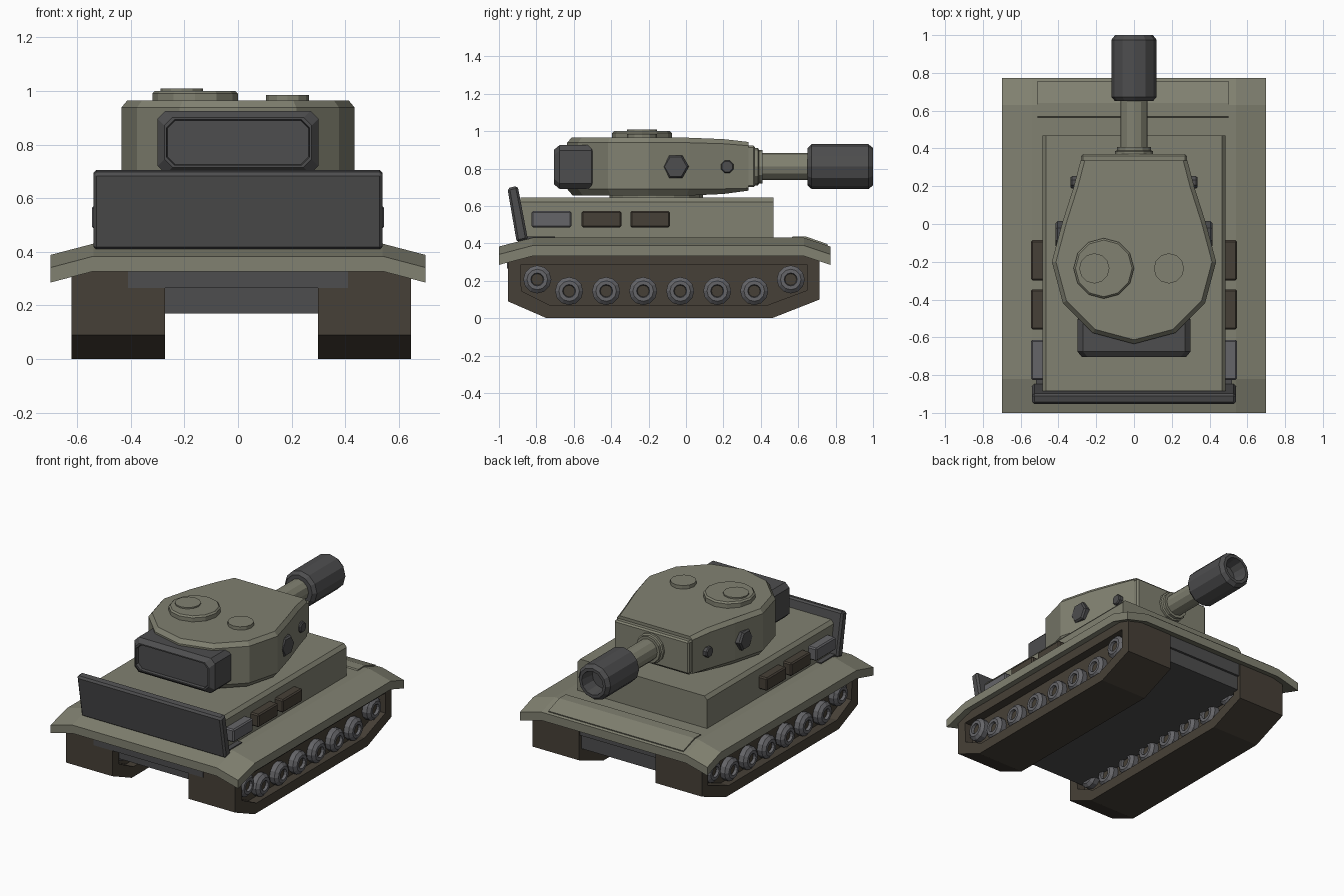
import bpy, bmesh
from math import sin, cos, pi

if "Cube" in bpy.data.objects:
    bpy.data.objects.remove(bpy.data.objects["Cube"])


def material(name, rgb):
    m = bpy.data.materials.new(name)
    m.diffuse_color = (*rgb, 1)
    m.use_nodes = True
    m.node_tree.nodes["Principled BSDF"].inputs["Base Color"].default_value = m.diffuse_color
    return m


OLIVE = material("olive", (0.22, 0.22, 0.165))
DARK = material("dark_grey", (0.075, 0.075, 0.077))
BROWN = material("brown", (0.062, 0.051, 0.038))
STEEL = material("steel", (0.13, 0.13, 0.14))


def loft(name, rings, mat, cyclic=False, bevel=0):
    """Skin a list of equal-length rings; cap the ends unless cyclic."""
    bm = bmesh.new()
    vs = [[bm.verts.new(p) for p in r] for r in rings]
    n = len(vs[0])
    pairs = list(zip(vs, vs[1:]))
    if cyclic:
        pairs.append((vs[-1], vs[0]))
    else:
        bm.faces.new(vs[0])
        bm.faces.new(vs[-1])
    for a, b in pairs:
        for i in range(n):
            j = (i + 1) % n
            bm.faces.new((a[i], a[j], b[j], b[i]))
    bmesh.ops.recalc_face_normals(bm, faces=bm.faces)
    me = bpy.data.meshes.new(name)
    bm.to_mesh(me)
    bm.free()
    ob = bpy.data.objects.new(name, me)
    bpy.context.collection.objects.link(ob)
    me.materials.append(mat)
    if bevel:
        mod = ob.modifiers.new("bevel", 'BEVEL')
        mod.width = bevel
        mod.segments = 1
    return ob


def prism(name, profile, x0, x1, mat, bevel=0):
    """Extrude a (y, z) profile along x."""
    return loft(name, [[(x, y, z) for y, z in profile] for x in (x0, x1)], mat, bevel=bevel)


def box(name, x0, x1, y0, y1, z0, z1, mat, bevel=0):
    return prism(name, [(y0, z0), (y1, z0), (y1, z1), (y0, z1)], x0, x1, mat, bevel)


def lathe(name, profile, axis, centre, mat, n=12, phase=0):
    """Turn (radius, distance) points about an axis through centre."""
    k = "xyz".index(axis)
    rings = []
    for r, d in profile:
        ring = []
        for i in range(n):
            a = 2 * pi * i / n + phase
            off = [r * cos(a), r * sin(a)]
            off.insert(k, d)
            ring.append([c + o for c, o in zip(centre, off)])
        rings.append(ring)
    return loft(name, rings, mat)


# Fender sheet, drooping at the sides and at both ends
rings = []
for y, drop in ((-1, .047), (-.82, 0), (.63, 0), (.772, .047)):
    top = [(-.7, .388), (-.54, .43), (.54, .43), (.7, .388)]
    low = [(x, z - .056) for x, z in reversed(top)]
    rings.append([(x, y, z - drop) for x, z in top + low])
loft("fender", rings, OLIVE)
prism("access_panel", [(.555, .42), (.57, .437), (.64, .437), (.757, .396), (.75, .37)],
      -.51, .5, OLIVE)

# Hull
box("lower_hull", -.32, .32, -.86, .69, .17, .36, DARK)
box("sponson", -.41, .41, -.957, .705, .265, .36, DARK)
loft("superstructure", [[(-w, -.885, z), (w, -.885, z), (w, .468, z), (-w, .468, z)]
                        for w, z in ((.485, .4), (.485, .622), (.465, .645))], OLIVE)
prism("front_plate", [(-.905, .405), (-.845, .42), (-.9, .708), (-.955, .695)],
      -.54, .54, DARK, bevel=.012)
prism("front_plate_foot", [(-.9, .4), (-.7, .42), (-.7, .437), (-.86, .437)], -.52, .52, DARK)

# Side storage boxes
for s in (-1, 1):
    for y0, mat in ((-.825, STEEL), (-.558, BROWN), (-.298, BROWN)):
        box("side_box", s * .45, s * .545, y0, y0 + .212, .485, .572, mat, bevel=.008)

# Tracks with open sides, and wheels running through them
outer = [(-.952, .36), (-.952, .09), (-.745, 0), (.46, 0), (.715, .1), (.715, .36)]
inner = [(-.885, .285), (-.88, .145), (-.725, .068), (.43, .068), (.65, .15), (.65, .285)]
wheels = [(-.795, .207), (.56, .207)] + [(-.625 + .198 * i, .145) for i in range(6)]
for xc in (-.447, .472):
    w = .174
    loft("track", [[(xc + dx, y, z) for y, z in loop] for loop, dx in
                   ((outer, -w), (outer, w), (inner, w), (inner, -w))], BROWN, cyclic=True)
    prism("track_core", inner, xc - .115, xc + .115, BROWN)
    for y, z in wheels:
        half = [(.03, .145), (.035, .168), (.055, .168), (.075, .15)]
        prof = [(r, -d) for r, d in half] + half[::-1]
        lathe("wheel", prof, 'x', (xc, y, z), STEEL)
        lathe("wheel_hub", [(.031, -.15), (.031, .15)], 'x', (xc, y, z), BROWN)

# Turret: twelve-sided body running into a tapered gun end
rings = []
for inset, z, zf in ((.03, .655, .682), (0, .69, .695), (0, .938, .922), (.022, .965, .942)):
    r = .435 - inset
    ring = [(r * cos(a), -.2 + r * sin(a), z) for a in [pi * i / 6 for i in range(5, 14)]]
    f = .283 - inset
    ring += [(f + .035, .2, (z * 2 + zf) / 3), (f, .335, zf),
             (-f, .335, zf), (-f - .035, .2, (z * 2 + zf) / 3)]
    rings.append(ring)
loft("turret", rings, OLIVE)
lathe("turret_ring", [(.25, .63), (.25, .67)], 'z', (0, -.16, 0), OLIVE, 16)
box("mantlet", -.28, .28, .325, .37, .7, .922, OLIVE, bevel=.01)

# Turret hatches
lathe("large_hatch", [(.16, .95), (.16, .99), (.15, 1.0)], 'z', (-.16, -.235, 0), OLIVE)
lathe("large_hatch_lid", [(.08, .99), (.08, 1.009)], 'z', (-.21, -.235, 0), OLIVE)
lathe("small_hatch", [(.08, .95), (.08, .985)], 'z', (.185, -.235, 0), OLIVE)

# Bolts on the turret sides
for s in (-1, 1):
    lathe("hex_port", [(.07, s * .33), (.07, s * .405), (.06, s * .416)], 'x',
          (0, -.055, .81), DARK, 6)
    lathe("small_port", [(.036, s * .28), (.036, s * .328), (.03, s * .335)], 'x',
          (0, .22, .81), DARK, 8, pi / 8)

# Stowage bin on the front of the turret, with a framed recess
rings = []
for y, inset in ((-.48, .02), (-.505, 0), (-.675, 0), (-.705, .025), (-.705, .033), (-.685, .036)):
    c, w, h = .03, .3 - inset, .118 - inset
    pts = [(w, h - c), (w - c, h), (c - w, h), (-w, h - c),
           (-w, c - h), (c - w, -h), (w - c, -h), (w, c - h)]
    rings.append([(x, y, .808 + z) for x, z in pts])
loft("stowage_bin", rings, DARK)

# Gun
lathe("gun_collar", [(.1, .36), (.1, .385), (.09, .39), (.09, .408)], 'y', (0, 0, .81), OLIVE)
lathe("barrel", [(.072, .35), (.072, .68)], 'y', (0, 0, .81), OLIVE)
lathe("muzzle", [(.1, .65), (.12, .672), (.12, .975), (.1, 1), (.08, 1), (.07, .9)],
      'y', (0, 0, .81), DARK)
